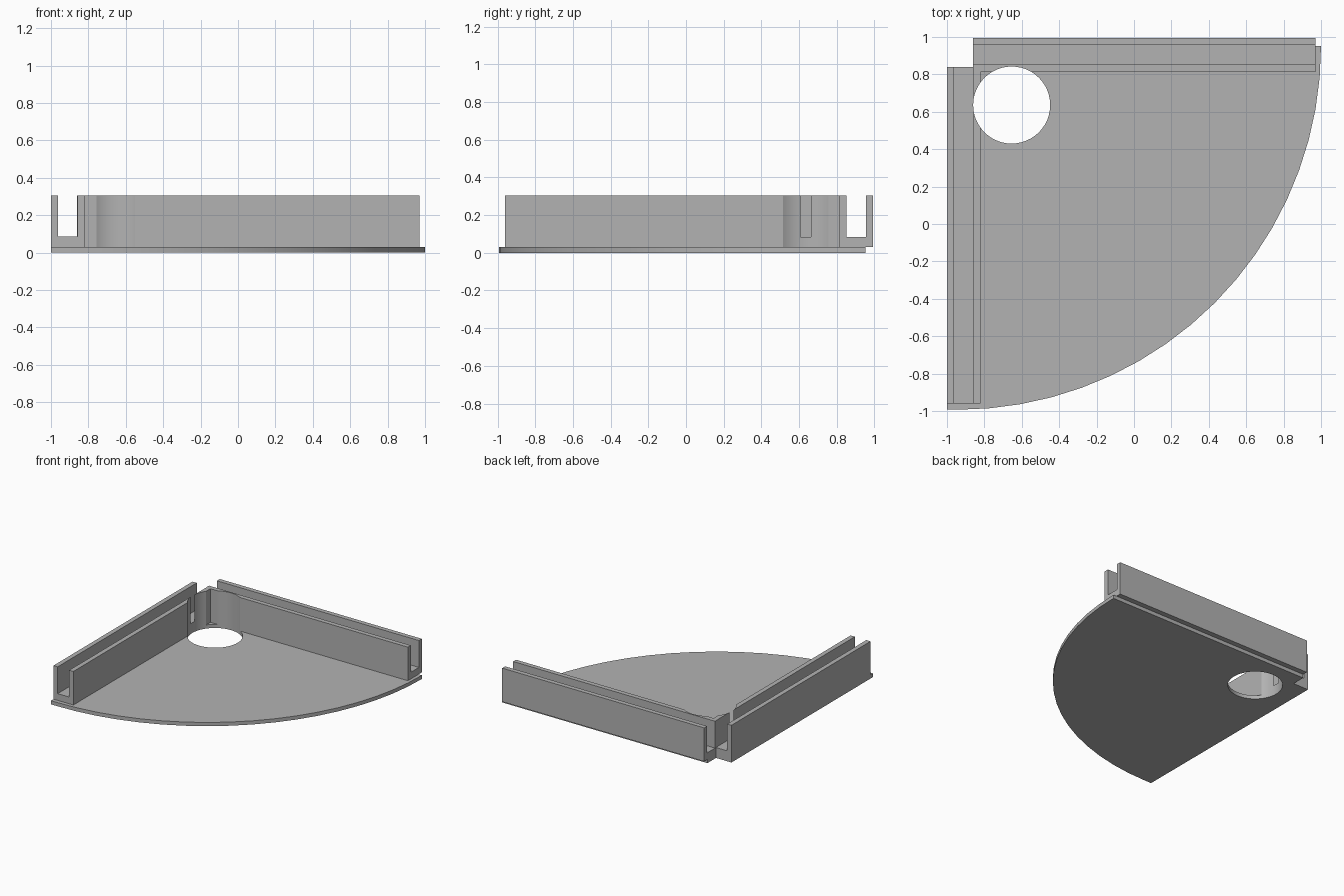
import bpy
import bmesh
import math

cube = bpy.data.objects.get("Cube")
if cube:
    bpy.data.objects.remove(cube, do_unlink=True)

# Single grey material
grey = bpy.data.materials.new("plain grey")
grey.use_nodes = True
colour = (0.45, 0.45, 0.45, 1)
grey.diffuse_color = colour
grey.node_tree.nodes["Principled BSDF"].inputs["Base Color"].default_value = colour

BASE = 0.03          # plate thickness
TOP = 0.305          # rail top
FLOOR = 0.085        # slot floor
WALL = 0.038         # rail wall thickness
WIDTH = 0.18         # rail width


def extrude(name, points, offset):
    """Make a solid by sweeping a flat outline along an offset."""
    bm = bmesh.new()
    face = bm.faces.new([bm.verts.new(p) for p in points])
    swept = bmesh.ops.extrude_face_region(bm, geom=[face])["geom"]
    verts = [g for g in swept if isinstance(g, bmesh.types.BMVert)]
    bmesh.ops.translate(bm, verts=verts, vec=offset)
    bmesh.ops.recalc_face_normals(bm, faces=bm.faces)
    mesh = bpy.data.meshes.new(name)
    bm.to_mesh(mesh)
    bm.free()
    mesh.materials.append(grey)
    obj = bpy.data.objects.new(name, mesh)
    bpy.context.collection.objects.link(obj)
    return obj


# Quarter-round base plate with a small notch at the back corner
cx, cy, radius = -0.945, 0.952, 1.945
arc = [(cx + radius * math.sin(math.radians(a)),
        cy - radius * math.cos(math.radians(a)), 0) for a in range(0, 91, 5)]
notch = [(-0.86, cy, 0), (-0.86, 0.84, 0), (-1, 0.84, 0), (-1, cy - radius, 0)]
plate = extrude("base_plate", arc + notch, (0, 0, BASE))

# U-shaped rail section, as (across, height)
inner = WIDTH - WALL
section = [(0, BASE), (WIDTH, BASE), (WIDTH, TOP), (inner, TOP),
           (inner, FLOOR), (WALL, FLOOR), (WALL, TOP), (0, TOP)]
side_rail = extrude("side_rail", [(-1 + u, -0.96, z) for u, z in section], (0, 1.8, 0))
back_rail = extrude("back_rail", [(-0.86, 0.994 - u, z) for u, z in section], (1.83, 0, 0))

# Round hole through the plate and the inner rail walls
bpy.ops.mesh.primitive_cylinder_add(vertices=48, radius=0.206, depth=1,
                                    location=(-0.654, 0.636, 0.2))
cutter = bpy.context.object
cutter.name = "hole_cutter"
cutter.hide_render = True
cutter.data.materials.append(grey)

for obj in (plate, side_rail, back_rail):
    cut = obj.modifiers.new("round hole", "BOOLEAN")
    cut.operation = "DIFFERENCE"
    cut.solver = "EXACT"
    cut.object = cutter
    bpy.ops.object.select_all(action="DESELECT")
    obj.select_set(True)
    bpy.context.view_layer.objects.active = obj
    bpy.ops.object.modifier_apply(modifier=cut.name)
    bpy.ops.object.shade_smooth_by_angle(angle=math.radians(30))

bpy.data.objects.remove(cutter, do_unlink=True)
